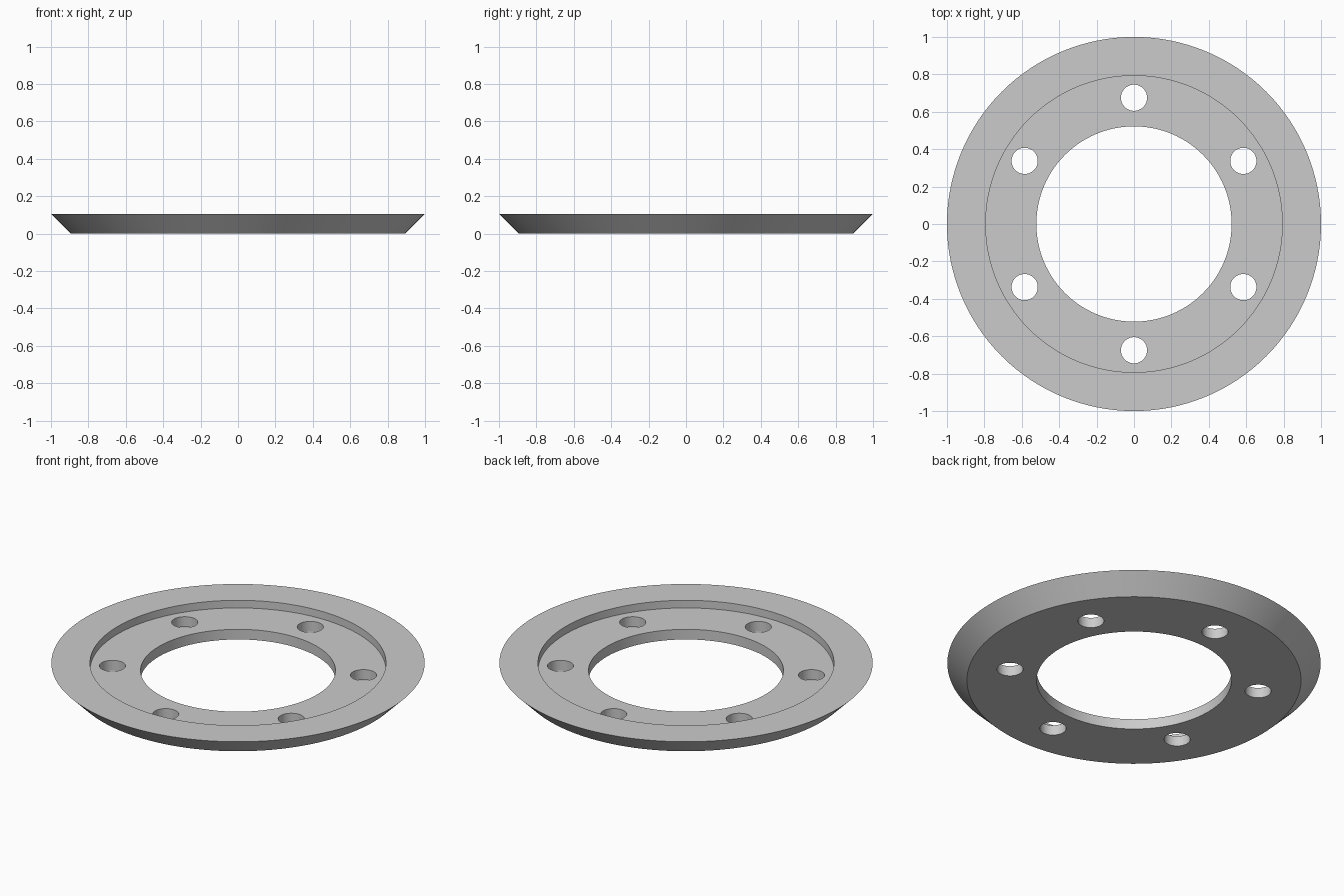
import bpy, bmesh
from math import radians, tau, sin, cos
from mathutils import Matrix, Vector

cube = bpy.data.objects.get("Cube")
if cube:
    bpy.data.objects.remove(cube, do_unlink=True)

SEGMENTS = 128
HOLES = 6
HOLE_CIRCLE = 0.675
HOLE_RADIUS = 0.07

grey = bpy.data.materials.new("light_grey")
grey.use_nodes = True
colour = (0.6, 0.6, 0.6, 1)
grey.diffuse_color = colour
grey.node_tree.nodes["Principled BSDF"].inputs["Base Color"].default_value = colour


def make_object(name, bm):
    bmesh.ops.recalc_face_normals(bm, faces=bm.faces)
    mesh = bpy.data.meshes.new(name)
    bm.to_mesh(mesh)
    bm.free()
    mesh.materials.append(grey)
    obj = bpy.data.objects.new(name, mesh)
    bpy.context.collection.objects.link(obj)
    return obj


# Ring: chamfered rim, recessed floor and open centre, as (radius, height)
profile = [(0.522, 0), (0.895, 0), (1, 0.105), (0.793, 0.105), (0.793, 0.06), (0.522, 0.06)]
bm = bmesh.new()
verts = [bm.verts.new((r, 0, z)) for r, z in profile]
edges = [bm.edges.new((v, verts[i - 1])) for i, v in enumerate(verts)]
bmesh.ops.spin(bm, geom=verts + edges, cent=(0, 0, 0), axis=(0, 0, 1),
               angle=tau, steps=SEGMENTS, use_merge=True)
bmesh.ops.remove_doubles(bm, verts=bm.verts, dist=0.0001)
ring = make_object("flange_ring", bm)

# Bolt holes: one cutter holding six cylinders
bm = bmesh.new()
for i in range(HOLES):
    angle = tau * (i + 0.5) / HOLES
    centre = Vector((cos(angle), sin(angle), 0)) * HOLE_CIRCLE
    bmesh.ops.create_cone(bm, cap_ends=True, segments=48, radius1=HOLE_RADIUS,
                          radius2=HOLE_RADIUS, depth=0.5, matrix=Matrix.Translation(centre))
cutter = make_object("bolt_hole_cutter", bm)
cutter.hide_render = True

cut = ring.modifiers.new("bolt_holes", "BOOLEAN")
cut.operation = "DIFFERENCE"
cut.solver = "EXACT"
cut.object = cutter

bpy.ops.object.select_all(action="DESELECT")
ring.select_set(True)
bpy.context.view_layer.objects.active = ring
bpy.ops.object.modifier_apply(modifier=cut.name)
bpy.data.objects.remove(cutter, do_unlink=True)
bpy.ops.object.shade_smooth_by_angle(angle=radians(30))
